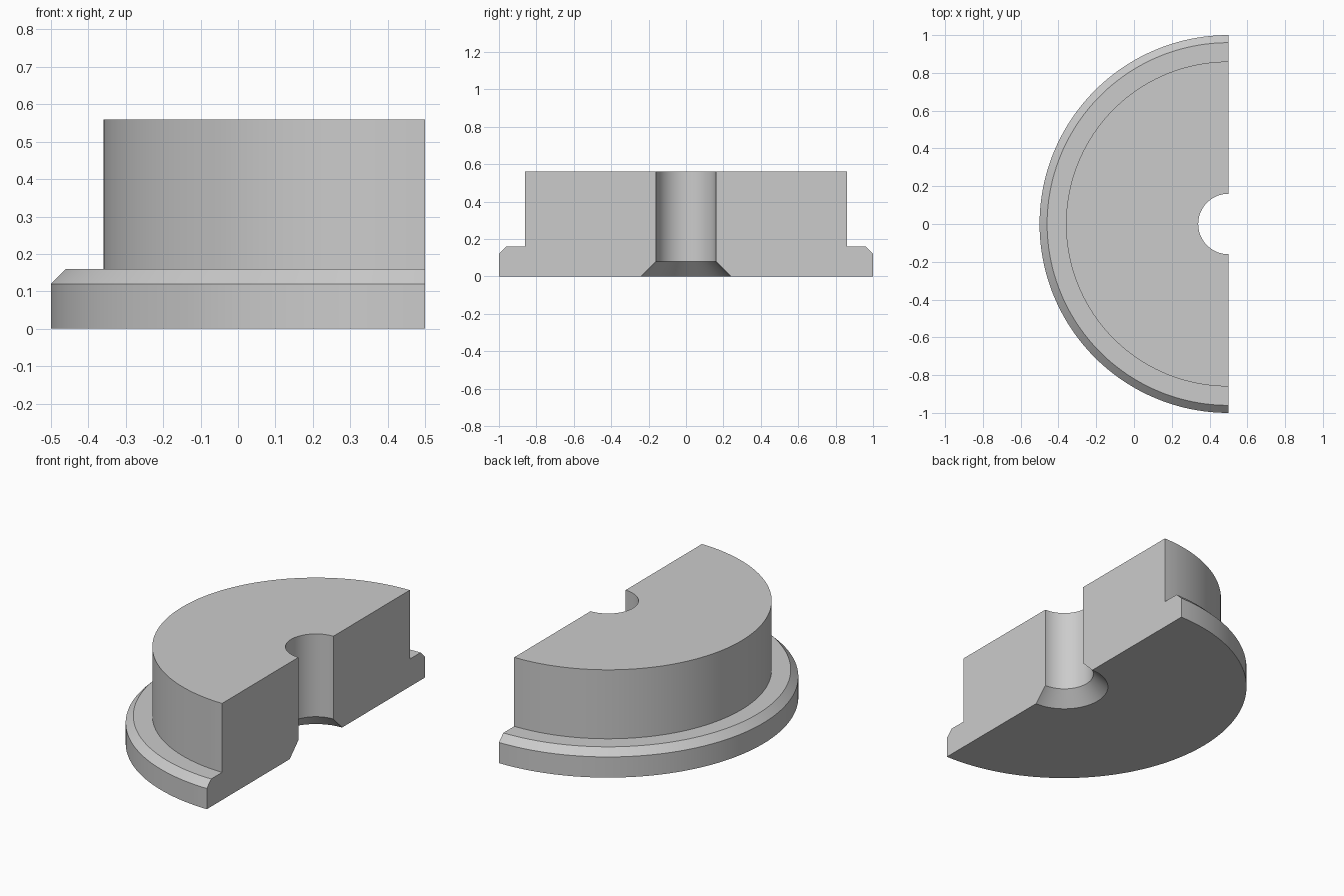
import bpy, bmesh, math

cube = bpy.data.objects.get("Cube")
if cube:
    bpy.data.objects.remove(cube, do_unlink=True)

# Material
grey = bpy.data.materials.new("light_grey")
grey.use_nodes = True
colour = (0.6, 0.6, 0.6, 1)
grey.diffuse_color = colour
grey.node_tree.nodes["Principled BSDF"].inputs["Base Color"].default_value = colour

# Cross-section (radius, height): countersunk bore, chamfered flange, boss
profile = [(0.16, 0.08), (0.24, 0), (1, 0), (1, 0.12), (0.96, 0.16),
           (0.86, 0.16), (0.86, 0.56), (0.16, 0.56)]
AXIS_X = 0.5
STEPS = 96

# Sweep the section through half a turn, leaving a flat cut on +x
bm = bmesh.new()
rings = []
for i in range(STEPS + 1):
    a = math.pi / 2 + math.pi * i / STEPS
    rings.append([bm.verts.new((AXIS_X + r * math.cos(a), r * math.sin(a), z))
                  for r, z in profile])
n = len(profile)
for a, b in zip(rings, rings[1:]):
    for j in range(n):
        k = (j + 1) % n
        bm.faces.new((a[j], a[k], b[k], b[j]))

# Flat cut faces
bm.faces.new(rings[0])
bm.faces.new(rings[-1])
bmesh.ops.recalc_face_normals(bm, faces=bm.faces)

mesh = bpy.data.meshes.new("half_flanged_bushing")
bm.to_mesh(mesh)
bm.free()
mesh.materials.append(grey)
bushing = bpy.data.objects.new("half_flanged_bushing", mesh)
bpy.context.collection.objects.link(bushing)

# Smooth round walls, sharp rims
bpy.ops.object.select_all(action="DESELECT")
bushing.select_set(True)
bpy.context.view_layer.objects.active = bushing
bpy.ops.object.shade_smooth_by_angle(angle=math.radians(30))
